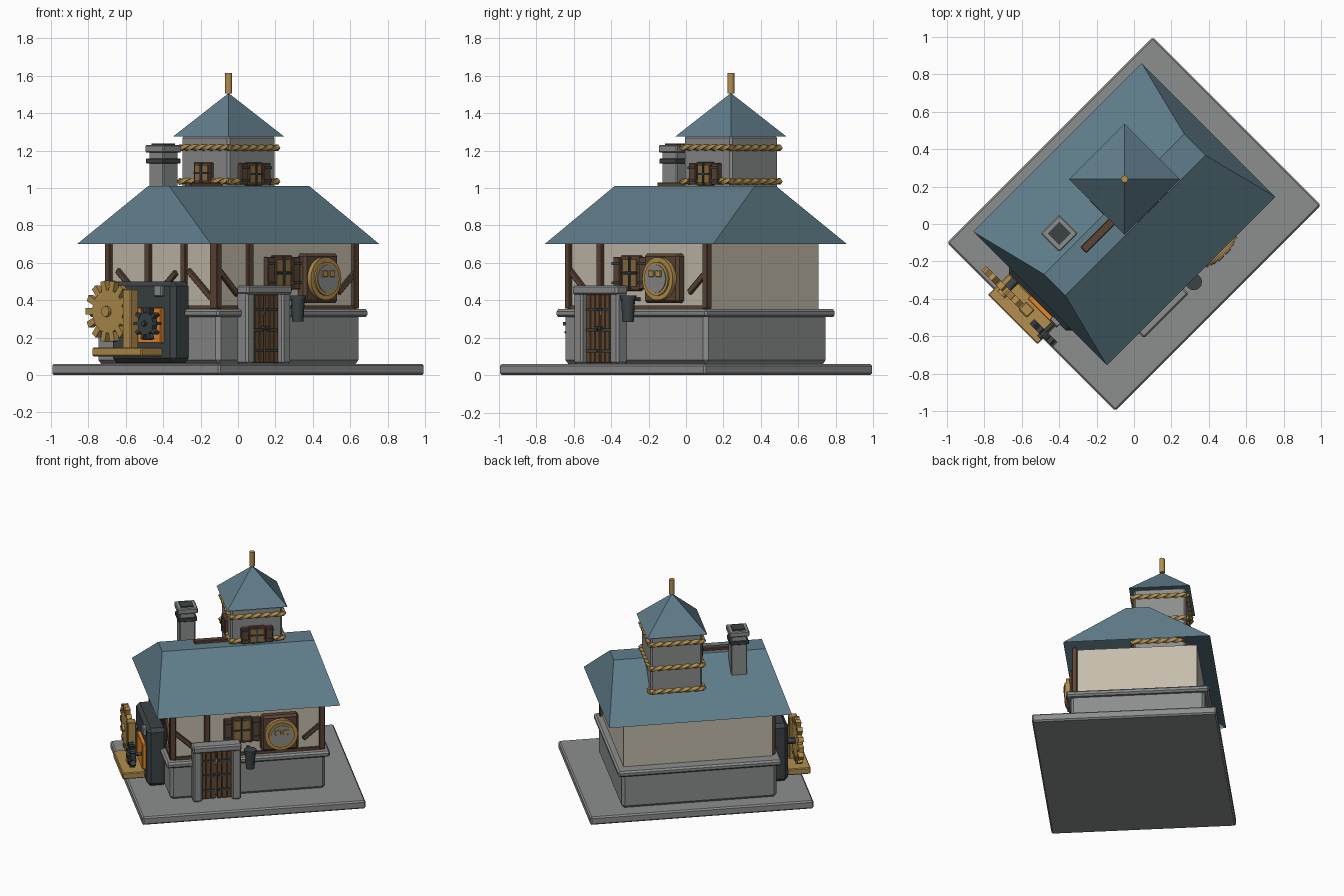
import bpy, bmesh, math
from mathutils import Matrix, Vector

if "Cube" in bpy.data.objects:
    bpy.data.objects.remove(bpy.data.objects["Cube"])

def srgb(r, g, b):
    return [((c / 255 + 0.055) / 1.055) ** 2.4 for c in (r, g, b)] + [1]

def mat(name, r, g, b):
    m = bpy.data.materials.new(name)
    m.diffuse_color = srgb(r, g, b)
    m.use_nodes = True
    m.node_tree.nodes["Principled BSDF"].inputs["Base Color"].default_value = m.diffuse_color
    return m

STONE = mat("grey stone", 140, 141, 141)
ROOF = mat("blue slate", 96, 125, 138)
PLASTER = mat("cream plaster", 197, 189, 173)
WOOD = mat("brown timber", 92, 69, 54)
PLANK = mat("door plank", 100, 74, 50)
GOLD = mat("brass", 178, 142, 78)
IRON = mat("dark iron", 60, 67, 70)
GLOW = mat("orange glow", 238, 140, 45)
PANE = mat("amber pane", 140, 110, 66)

# The house stands diagonally on the ground: build square, then turn
TURN = Matrix.Rotation(math.radians(45), 4, 'Z')
HOUSE = Matrix.Identity(4)

def finish(name, bm, m, frame=HOUSE):
    bmesh.ops.recalc_face_normals(bm, faces=bm.faces[:])
    bm.transform(TURN @ frame)
    me = bpy.data.meshes.new(name)
    bm.to_mesh(me)
    bm.free()
    me.materials.append(m)
    ob = bpy.data.objects.new(name, me)
    bpy.context.collection.objects.link(ob)
    return ob

def box(name, x, y, z, m, bevel=0, frame=HOUSE, tilt=0):
    """Box from ranges x, y, z; tilt turns it about y in its own centre."""
    (x0, x1), (y0, y1), (z0, z1) = x, y, z
    bm = bmesh.new()
    bmesh.ops.create_cube(bm, size=1)
    bmesh.ops.scale(bm, vec=(x1 - x0, y1 - y0, z1 - z0), verts=bm.verts[:])
    if bevel:
        bmesh.ops.bevel(bm, geom=bm.edges[:], offset=bevel, segments=1, affect='EDGES')
    c = Vector(((x0 + x1) / 2, (y0 + y1) / 2, (z0 + z1) / 2))
    bm.transform(Matrix.Translation(c) @ Matrix.Rotation(tilt, 4, 'Y'))
    return finish(name, bm, m, frame)

def cyl(name, c, r, depth, m, axis='Z', r2=None, n=24, frame=HOUSE):
    bm = bmesh.new()
    bmesh.ops.create_cone(bm, cap_ends=True, segments=n, radius1=r, radius2=r if r2 is None else r2, depth=depth)
    rot = Matrix.Rotation(math.pi / 2, 4, 'X') if axis == 'Y' else Matrix.Identity(4)
    bm.transform(Matrix.Translation(Vector(c)) @ rot)
    return finish(name, bm, m, frame)

def hip(name, low, high, z0, z1, m, floor=False):
    """Hipped roof between two rectangles (x0, x1, y0, y1)."""
    bm = bmesh.new()
    def ring(x0, x1, y0, y1, z):
        return [bm.verts.new(p) for p in ((x0, y0, z), (x1, y0, z), (x1, y1, z), (x0, y1, z))]
    a, b = ring(*low, z0), ring(*high, z1)
    for i in range(4):
        j = (i + 1) % 4
        bm.faces.new((a[i], a[j], b[j], b[i]))
    bm.faces.new(b)
    if floor:
        bm.faces.new(a[::-1])
    return finish(name, bm, m)

def rope(name, p, q, r, m):
    """Twisted four-strand bar between two points."""
    p, q, up = Vector(p), Vector(q), Vector((0, 0, 1))
    side = (q - p).normalized().cross(up)
    bm, prev, n = bmesh.new(), None, 24
    for k in range(n + 1):
        c, ring = p.lerp(q, k / n), []
        for i in range(4):
            t = math.pi / 2 * i + k * math.pi / 8
            ring.append(bm.verts.new(c + r * (math.cos(t) * side + math.sin(t) * up)))
        if prev:
            for i in range(4):
                j = (i + 1) % 4
                bm.faces.new((prev[i], prev[j], ring[j], ring[i]))
        else:
            bm.faces.new(ring)
        prev = ring
    bm.faces.new(prev)
    return finish(name, bm, m)

def wall_frame(x, y, left=False):
    """Frame on a wall: x along it, -y outward."""
    return Matrix.Translation(Vector((x, y, 0))) @ Matrix.Rotation(-math.pi / 2 if left else 0, 4, 'Z')

# Ground slab, stone footing, plaster walls and roof
box("ground_slab", (-.778, .778), (-.636, .636), (0, .06), STONE, .01)
box("stone_footing", (-.54, .54), (-.39, .535), (.06, .33), STONE, .02)
box("footing_ledge", (-.57, .57), (-.42, .565), (.31, .352), STONE, .012)
box("plaster_walls", (-.52, .52), (-.36, .48), (.35, .70), PLASTER)
hip("main_roof", (-.637, .637, -.432, .58), (-.53, .53, -.01, .15), .70, 1.01, ROOF)
box("roof_beam", (-.29, -.03), (.07, .115), (1.005, 1.03), WOOD, .004)

# Timber framing on the front and left walls
FRONT, LEFT = wall_frame(0, -.36), wall_frame(-.52, 0, True)

def timbers(frame, posts, braces, span):
    for x in posts:
        box("timber_post", (x - .02, x + .02), (-.02, .015), (.355, .71), WOOD, .004, frame)
    for x0, z0, x1, z1 in braces:
        length = math.hypot(x1 - x0, z1 - z0) / 2
        cx, cz = (x0 + x1) / 2, (z0 + z1) / 2
        box("timber_brace", (cx - length, cx + length), (-.016, .01), (cz - .016, cz + .016),
            WOOD, .004, frame, -math.atan2(z1 - z0, x1 - x0))
    box("timber_sill", span, (-.016, .01), (.352, .372), WOOD, 0, frame)

timbers(FRONT, (-.52, -.28, .52), ((-.51, .56, -.37, .43), (.39, .44, .52, .55)), (-.52, .52))
timbers(LEFT, (-.45, -.15, .12, .345), ((-.385, .56, -.27, .46), (-.07, .44, .06, .55), (.15, .56, .34, .40)), (-.46, .36))

def window(frame, x, z, w, h, shutters):
    """Framed window with bars and optional open shutters."""
    box("window_frame", (x - w / 2, x + w / 2), (-.022, .01), (z - h / 2, z + h / 2), WOOD, .004, frame)
    for s in (-1, 1):
        for t in (-1, 1):
            cx, cz = x + s * w * .21, z + t * h * .21
            box("window_pane", (cx - w * .16, cx + w * .16), (-.028, -.02), (cz - h * .17, cz + h * .17), PANE, 0, frame)
        if shutters:
            cx = x + s * (w / 2 + .027)
            box("shutter", (cx - .026, cx + .026), (-.03, .005), (z - h * .46, z + h * .46), WOOD, .004, frame)
            for t in (-1, 1):
                cz = z + t * h * .27
                box("shutter_strap", (cx - .029, cx + .029), (-.036, -.028), (cz - .007, cz + .007), IRON, 0, frame)
    box("window_bar", (x - .005, x + .005), (-.034, -.02), (z - h * .45, z + h * .45), IRON, 0, frame)
    box("window_crossbar", (x - w * .4, x + w * .4), (-.034, -.02), (z - .005, z + .005), IRON, 0, frame)

window(FRONT, -.04, .545, .14, .19, True)

# Round dial on its wooden panel
box("dial_panel", (.09, .35), (-.055, .01), (.385, .65), WOOD, .015, FRONT)
cyl("dial_rim", (.225, -.066, .515), .115, .03, GOLD, 'Y', frame=FRONT, n=32)
cyl("dial_inner_rim", (.225, -.084, .515), .09, .015, GOLD, 'Y', frame=FRONT, n=32)
cyl("dial_face", (.225, -.092, .515), .075, .008, STONE, 'Y', frame=FRONT, n=32)
for s in (-1, 1):
    cx = .225 + s * .027
    box("dial_mark", (cx - .02, cx + .02), (-.104, -.09), (.525, .56), GOLD, .003, FRONT)

# Doorway with double plank doors
for x in (-.36, -.09):
    box("door_jamb", (x - .032, x + .032), (-.10, -.02), (.06, .46), STONE, .01, FRONT)
box("door_lintel", (-.395, -.055), (-.11, -.02), (.43, .48), STONE, .01, FRONT)
for s in (-1, 1):
    cx = -.225 + s * .055
    for k in range(3):
        x = cx + (k - 1) * .034
        box("door_plank", (x - .016, x + .016), (-.066, -.02), (.065, .43), PLANK, .003, FRONT)
    for z in (.13, .24, .35):
        box("door_strap", (cx - .04, cx + .04), (-.074, -.06), (z - .008, z + .008), IRON, 0, FRONT)
    cyl("door_handle", (-.225 + s * .015, -.075, .25), .01, .02, IRON, 'Y', n=12, frame=FRONT)

# Wall lantern
cyl("lantern_body", (.007, -.085, .35), .03, .13, IRON, r2=.038, n=16, frame=FRONT)
cyl("lantern_cap", (.007, -.085, .415), .044, .02, IRON, n=16, frame=FRONT)
box("lantern_bracket", (-.003, .017), (-.07, .01), (.395, .415), IRON, 0, FRONT)

# Tower with twisted brass bands, windows and pyramid roof
TX, TY = .134, .205
box("tower_body", (TX - .18, TX + .18), (TY - .18, TY + .18), (.76, 1.28), STONE, .012)
for z in (.86, 1.035, 1.215):
    c = [(TX + sx * .187, TY + sy * .187, z) for sx, sy in ((-1, -1), (1, -1), (1, 1), (-1, 1))]
    for i in range(4):
        rope("tower_band", c[i], c[(i + 1) % 4], .018, GOLD)
hip("tower_roof", (TX - .21, TX + .21, TY - .21, TY + .21),
    (TX - .002, TX + .002, TY - .002, TY + .002), 1.275, 1.505, ROOF, True)
cyl("finial", (TX, TY, 1.56), .019, .11, GOLD, n=16)
window(wall_frame(TX, TY - .18), 0, 1.075, .115, .125, True)
window(wall_frame(TX - .18, TY, True), 0, 1.08, .13, .115, False)

# Chimney
CX, CY = -.318, .247
def stack(name, r, z0, z1, m, bevel=0):
    box(name, (CX - r, CX + r), (CY - r, CY + r), (z0, z1), m, bevel)
stack("chimney_shaft", .056, .78, 1.2, STONE, .006)
stack("chimney_band", .066, 1.13, 1.157, IRON, .003)
stack("chimney_cap", .07, 1.19, 1.23, STONE, .006)
stack("chimney_flue", .044, 1.2, 1.238, IRON)

# Furnace on the left wall with glowing hatch
FURN = wall_frame(-.66, 0, True)
box("furnace", (-.31, .17), (0, .14), (.065, .5), IRON, .025, FURN)
box("furnace_glow", (-.12, .10), (-.025, .01), (.17, .36), GLOW, .004, FURN)
box("furnace_block", (.04, .10), (-.02, .02), (.42, .48), STONE, .005, FURN)

# Brass machine: platform, upright and two gears
box("machine_platform", (-.285, .09), (-.16, 0), (.10, .147), GOLD, .006, FURN)
box("machine_upright", (-.115, -.05), (-.10, -.04), (.14, .46), GOLD, .006, FURN)

def gear(name, x, y, z, r, r_out, teeth, m):
    cyl(name + "_disc", (x, y, z), r, .035, m, 'Y', frame=FURN, n=28)
    cyl(name + "_hub", (x, y - .02, z), r * .25, .03, m, 'Y', frame=FURN, n=12)
    cyl(name + "_axle", (x, y + .05, z), r * .2, .1, IRON, 'Y', frame=FURN, n=12)
    for k in range(teeth):
        t = 2 * math.pi * k / teeth
        c = (r - .004 + r_out) / 2
        px, pz, hl, hw = x + c * math.cos(t), z + c * math.sin(t), (r_out - r + .004) / 2, r * .15
        box(name + "_tooth", (px - hl, px + hl), (y - .018, y + .018), (pz - hw, pz + hw), m, 0, FURN, -t)

gear("large_gear", -.235, -.075, .34, .115, .165, 14, GOLD)
gear("small_gear", .07, -.095, .275, .058, .088, 10, IRON)

# Smooth the round parts, keep edges crisp
bpy.ops.object.select_all(action='SELECT')
bpy.context.view_layer.objects.active = bpy.context.selected_objects[0]
bpy.ops.object.shade_smooth_by_angle(angle=math.radians(30))
